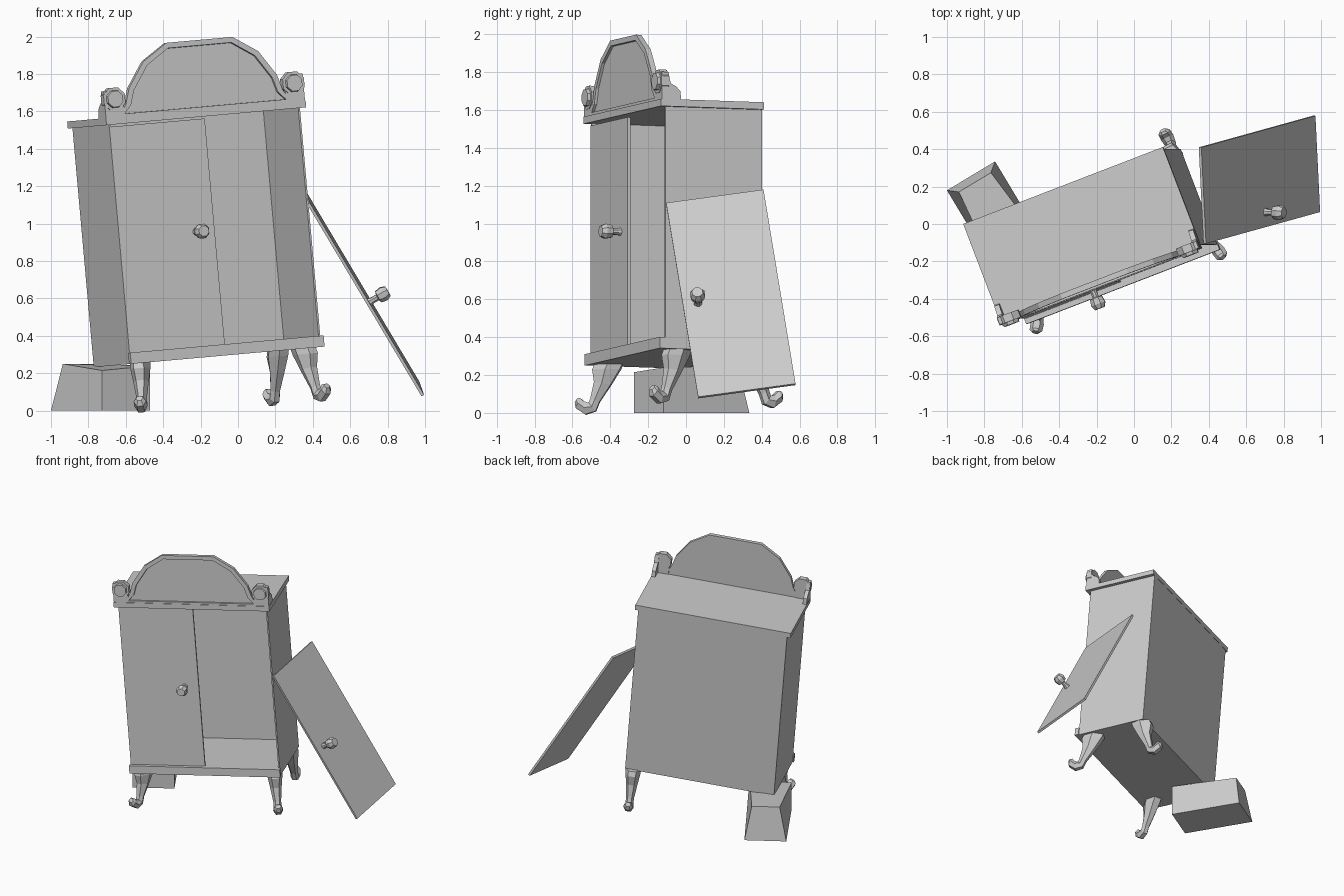
import bpy, bmesh, math
from mathutils import Matrix, Vector

cube = bpy.data.objects.get("Cube")
if cube:
    bpy.data.objects.remove(cube)

grey = bpy.data.materials.new("plain grey")
grey.use_nodes = True
grey.diffuse_color = (0.6, 0.6, 0.6, 1)
grey.node_tree.nodes["Principled BSDF"].inputs["Base Color"].default_value = (0.6, 0.6, 0.6, 1)

# Leaning cabinet frame: turned about z, then tipped sideways
FRAME = Matrix.Rotation(math.radians(-5.1), 4, 'Y') @ Matrix.Rotation(math.radians(21), 4, 'Z')
MID = -0.147          # cabinet centre line
FRONT, BACK = -0.272, 0.275


def finish(name, bm, matrix):
    bmesh.ops.recalc_face_normals(bm, faces=bm.faces)
    mesh = bpy.data.meshes.new(name)
    bm.to_mesh(mesh)
    bm.free()
    mesh.materials.append(grey)
    obj = bpy.data.objects.new(name, mesh)
    bpy.context.collection.objects.link(obj)
    obj.matrix_world = matrix
    return obj


def box(name, lo, hi, matrix=FRAME):
    lo, hi = Vector(lo), Vector(hi)
    bm = bmesh.new()
    bmesh.ops.create_cube(bm, size=1)
    for v in bm.verts:
        v.co = (lo + hi) / 2 + v.co * (hi - lo)
    return finish(name, bm, matrix)


def prism(name, points, depth, matrix=FRAME, recess=0):
    bm = bmesh.new()
    face = bm.faces.new([bm.verts.new(p) for p in points])
    new = bmesh.ops.extrude_face_region(bm, geom=[face])["geom"]
    for v in new:
        if isinstance(v, bmesh.types.BMVert):
            v.co += Vector(depth)
    if recess:   # sunken panel framed by a rim
        bmesh.ops.inset_region(bm, faces=[face], thickness=0.03)
        inner = bmesh.ops.inset_region(bm, faces=[face], thickness=0.002)
        for v in face.verts:
            v.co.y += recess
    return finish(name, bm, matrix)


def loft(name, rings, matrix=FRAME):
    bm = bmesh.new()
    loops = [[bm.verts.new(p) for p in ring] for ring in rings]
    n = len(loops[0])
    for a, b in zip(loops, loops[1:]):
        for i in range(n):
            bm.faces.new((a[i], a[(i + 1) % n], b[(i + 1) % n], b[i]))
    bm.faces.new(loops[0])
    bm.faces.new(loops[-1])
    return finish(name, bm, matrix)


def ring(radius, height, sides=8):
    return [Vector((radius * math.cos(math.tau * (i + .5) / sides),
                    radius * math.sin(math.tau * (i + .5) / sides), height)) for i in range(sides)]


def knob(name, matrix):
    profile = [(.024, -.005), (.018, .02), (.018, .05), (.036, .055), (.042, .09), (.03, .115)]
    loft(name, [ring(r, h) for r, h in profile], matrix)


# Carcass
L, R = -0.695, 0.403
box("left_side", (L, FRONT, .30), (L + .01, BACK, 1.583))
box("right_side", (R - .01, FRONT, .30), (R, BACK, 1.583))
box("back_panel", (L, BACK - .025, .30), (R, BACK, 1.583))
box("floor_panel", (L, FRONT, .30), (R, BACK, .36))
box("front_rail", (L - .007, -.304, .30), (R + .007, FRONT, .36))
box("top_slab", (MID - .574, -.304, 1.583), (MID + .574, BACK + .002, 1.621))

# Hung door with its knob
box("left_door", (L, FRONT - .003, .36), (MID, FRONT + .013, 1.572))
out = Matrix.Rotation(math.radians(90), 4, 'X')
knob("left_door_knob", FRAME @ Matrix.Translation((-.251, FRONT, .973)) @ out)

# Crest with sunken panel
half = [(.49, 1.62), (.45, 1.69), (.425, 1.77), (.33, 1.905), (.19, 1.993)]
outline = [(MID + x, -.30, z) for x, z in half] + [(MID - x, -.30, z) for x, z in reversed(half)]
prism("crest", outline, (0, .03, 0), recess=.014)

# Corner scrolls and side brackets
for side, label in ((-1, "right"), (1, "left")):
    cx = MID + side * .515
    pivot = FRAME @ Matrix.Translation((cx, -.26, 1.718)) @ out
    loft(label + "_scroll", [ring(.066, 0), ring(.066, .043)], pivot)
    loft(label + "_scroll_disc", [ring(.05, .04), ring(.046, .06)], pivot)
    x = MID + side * .572
    prism(label + "_scroll_base", [(cx - side * .05, -.30, 1.62), (x, -.30, 1.62),
                                   (x, -.30, 1.71), (cx - side * .05, -.30, 1.71)], (0, .035, 0))
    side_shape = [(-.30, 1.62), (-.19, 1.62), (-.195, 1.665), (-.22, 1.69),
                  (-.25, 1.705), (-.262, 1.765), (-.30, 1.765)]
    prism(label + "_bracket", [(x, y, z) for y, z in side_shape], (-side * .028, 0, 0))

# Curved legs: reach, drop (share of length), half depth, half width, ring tilt in degrees
LEG = [(0, 0, .085, .055, 0), (.015, .12, .085, .055, 0), (.035, .4, .052, .042, 10),
       (.075, .74, .03, .028, 20), (.09, .88, .034, .03, 50), (.13, .9, .04, .036, 85),
       (.165, .8, .034, .034, 115), (.175, .74, .016, .02, 125)]


def leg(name, x, y, heading, length):
    rings = []
    for reach, drop, depth, width, tilt in LEG:
        turn = Matrix.Rotation(math.radians(-tilt), 3, 'Y')
        centre = Vector((reach, 0, -drop * length))
        rings.append([centre + turn @ Vector((p.x * depth, p.y * width, 0)) for p in ring(1, 0, 6)])
    place = Matrix.Translation((x, y, .305)) @ Matrix.Rotation(math.radians(heading), 4, 'Z')
    loft(name, rings, FRAME @ place)


leg("front_right_leg", -.61, -.20, 242, .26)
leg("front_left_leg", .335, -.175, -72, .29)
leg("back_left_leg", .35, .235, 96, .29)

# Fallen door leaning on the cabinet side
corner = Vector((.385, -.105, 1.11))
across = Vector((-.025, .515, .07)).normalized()
down = Vector((.61, .17, -1.025)).normalized()
normal = down.cross(across).normalized()
down = across.cross(normal)
LEAN = Matrix.Translation(corner) @ Matrix((across, down, normal)).transposed().to_4x4()
box("fallen_door", (0, 0, -.016), (.52, 1.205, 0), LEAN)
knob("fallen_door_knob", LEAN @ Matrix.Translation((.08, .635, 0)))

# Tapered block propping the corner without a leg
BLOCK = Matrix.Translation((-1, .18, 0)) @ Matrix.Rotation(math.radians(31), 4, 'Z')
base = [(0, 0, 0), (.30, 0, 0), (.30, -.53, 0), (0, -.53, 0)]
top = [(.05, -.04, .25), (.25, -.04, .25), (.30, -.53, .24), (0, -.53, .215)]
loft("prop_block", [base, top], BLOCK)
